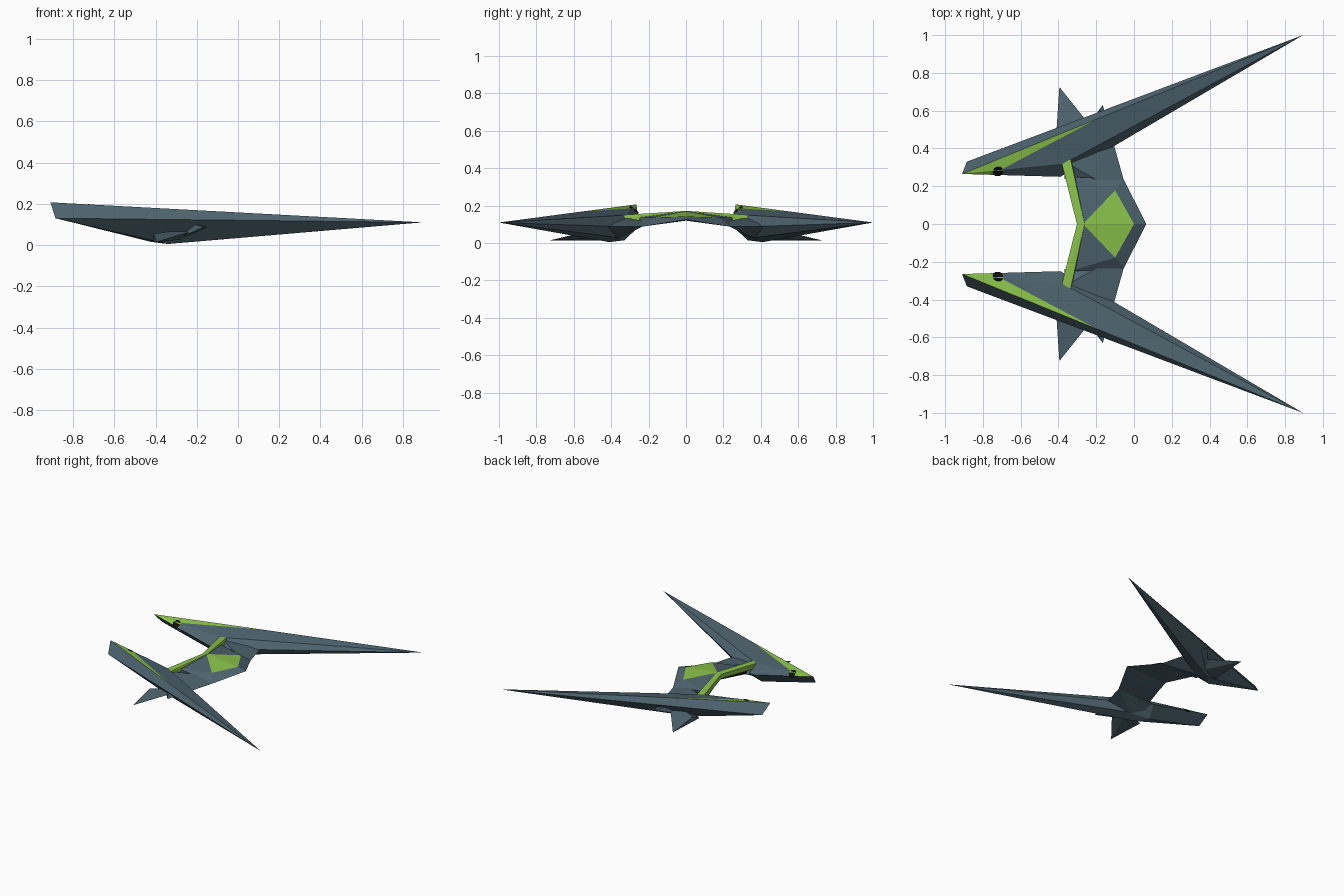
import bpy, bmesh
from mathutils import Vector

if "Cube" in bpy.data.objects:
    bpy.data.objects.remove(bpy.data.objects["Cube"])


def material(name, rgb):
    m = bpy.data.materials.new(name)
    m.diffuse_color = (*rgb, 1)
    m.use_nodes = True
    m.node_tree.nodes["Principled BSDF"].inputs["Base Color"].default_value = m.diffuse_color
    return m


SLATE = material("slate_grey", (0.075, 0.125, 0.155))
GREEN = material("leaf_green", (0.26, 0.54, 0.07))
BLACK = material("black", (0.005, 0.005, 0.006))


def finish(bm, name, *mats):
    me = bpy.data.meshes.new(name)
    bm.to_mesh(me)
    bm.free()
    for m in mats:
        me.materials.append(m)
    ob = bpy.data.objects.new(name, me)
    bpy.context.collection.objects.link(ob)
    return ob


def hull_mesh(points, s):
    """Faceted convex solid, mirrored in y when s is -1."""
    bm = bmesh.new()
    for x, y, z in points:
        bm.verts.new((x, y * s, z))
    res = bmesh.ops.convex_hull(bm, input=bm.verts[:])
    junk = {v for v in res["geom_interior"] + res["geom_unused"]
            if isinstance(v, bmesh.types.BMVert)}
    bmesh.ops.delete(bm, geom=list(junk), context="VERTS")
    bmesh.ops.recalc_face_normals(bm, faces=bm.faces[:])
    return bm


tip = (0.895, 1.0, 0.11)
rear_top = (-0.91, 0.265, 0.207)
rear_out = (-0.885, 0.33, 0.13)
blade = [tip, rear_top, rear_out, (-0.37, 0.32, 0.15), (-0.39, 0.25, 0.09),
         (-0.42, 0.33, 0.015), (-0.34, 0.41, 0.005), (-0.25, 0.37, 0.03),
         (-0.11, 0.41, 0.09)]
shoulder = [(-0.055, 0.235, 0.088), (-0.2, 0.235, 0.12), (-0.35, 0.32, 0.135),
            (-0.165, 0.63, 0.088), (-0.37, 0.24, 0.085), (-0.25, 0.36, 0.03),
            (-0.34, 0.4, 0.008)]
fin = [(-0.395, 0.725, 0.015), (-0.41, 0.42, 0.015), (-0.41, 0.5, 0.055),
       (-0.15, 0.42, 0.088), (-0.25, 0.38, 0.03)]
bar = [(-0.302, 0, 0.165), (-0.262, 0, 0.172), (-0.302, 0, 0.13), (-0.265, 0, 0.14),
       (-0.385, 0.33, 0.15), (-0.335, 0.34, 0.15), (-0.385, 0.34, 0.11),
       (-0.33, 0.33, 0.11), (-0.31, 0.24, 0.15)]

for s, side in ((1, "left"), (-1, "right")):
    # Long blade with a painted green stripe on its inner top face
    bm = hull_mesh(blade, s)
    a, b = Vector((-0.69, 0.295 * s, 0)), Vector((-0.23, 0.538 * s, 0))
    d = b - a
    n = Vector((-d.y, d.x, 0)) * s          # points outward from the stripe line
    for co, no in ((a, n), (a, Vector((1, 0, 0)))):
        bmesh.ops.bisect_plane(bm, geom=bm.verts[:] + bm.edges[:] + bm.faces[:],
                               plane_co=co, plane_no=no)
    for f in bm.faces:
        c = f.calc_center_median()
        inner_top = f.normal.z > 0.1 and f.normal.y * s < 0
        if inner_top and ((c - a).dot(n) > 0 or c.x < -0.69) and c.x < -0.2:
            f.material_index = 1
    finish(bm, "blade_" + side, SLATE, GREEN)

    # Shoulder, side fin and green crossbar
    finish(hull_mesh(shoulder, s), "shoulder_" + side, SLATE)
    finish(hull_mesh(fin, s), "side_fin_" + side, SLATE)
    finish(hull_mesh(bar, s), "crossbar_" + side, GREEN)

    # Dark round port on the inner face of the blade
    bm = bmesh.new()
    bmesh.ops.create_cone(bm, cap_ends=True, segments=10, radius1=0.03, radius2=0.03, depth=0.008)
    axis = Vector((0.15, -0.64 * s, 0.76))
    rot = axis.to_track_quat("Z", "Y").to_matrix()
    bmesh.ops.rotate(bm, verts=bm.verts[:], matrix=rot)
    bmesh.ops.translate(bm, verts=bm.verts[:], vec=(-0.72, 0.278 * s, 0.176))
    finish(bm, "port_" + side, BLACK)

# Central body with green canopy and black rear face
bm = bmesh.new()
for s in (1, -1):
    P = dict(peak=(-0.27, 0, 0.17), canopy=(-0.1, 0.178, 0.137), front=(0, 0, 0.142),
             nose=(0.065, 0, 0.125), edge=(-0.055, 0.237, 0.088),
             rear=(-0.34, 0.25, 0.138), back=(-0.295, 0, 0.165),
             low=(-0.29, 0, 0.12), low_rear=(-0.35, 0.25, 0.086))
    V = {k: bm.verts.new((x, y * s, z)) for k, (x, y, z) in P.items()}
    for keys, mat in (("peak canopy front", 1), ("front canopy edge nose", 0),
                      ("peak rear canopy", 0), ("rear edge canopy", 0),
                      ("peak back rear", 0), ("back low low_rear rear", 2),
                      ("rear low_rear edge", 0), ("nose edge low", 0),
                      ("edge low_rear low", 0)):
        bm.faces.new([V[k] for k in keys.split()]).material_index = mat
bmesh.ops.remove_doubles(bm, verts=bm.verts[:], dist=1e-4)
bmesh.ops.recalc_face_normals(bm, faces=bm.faces[:])
finish(bm, "body", SLATE, GREEN, BLACK)
